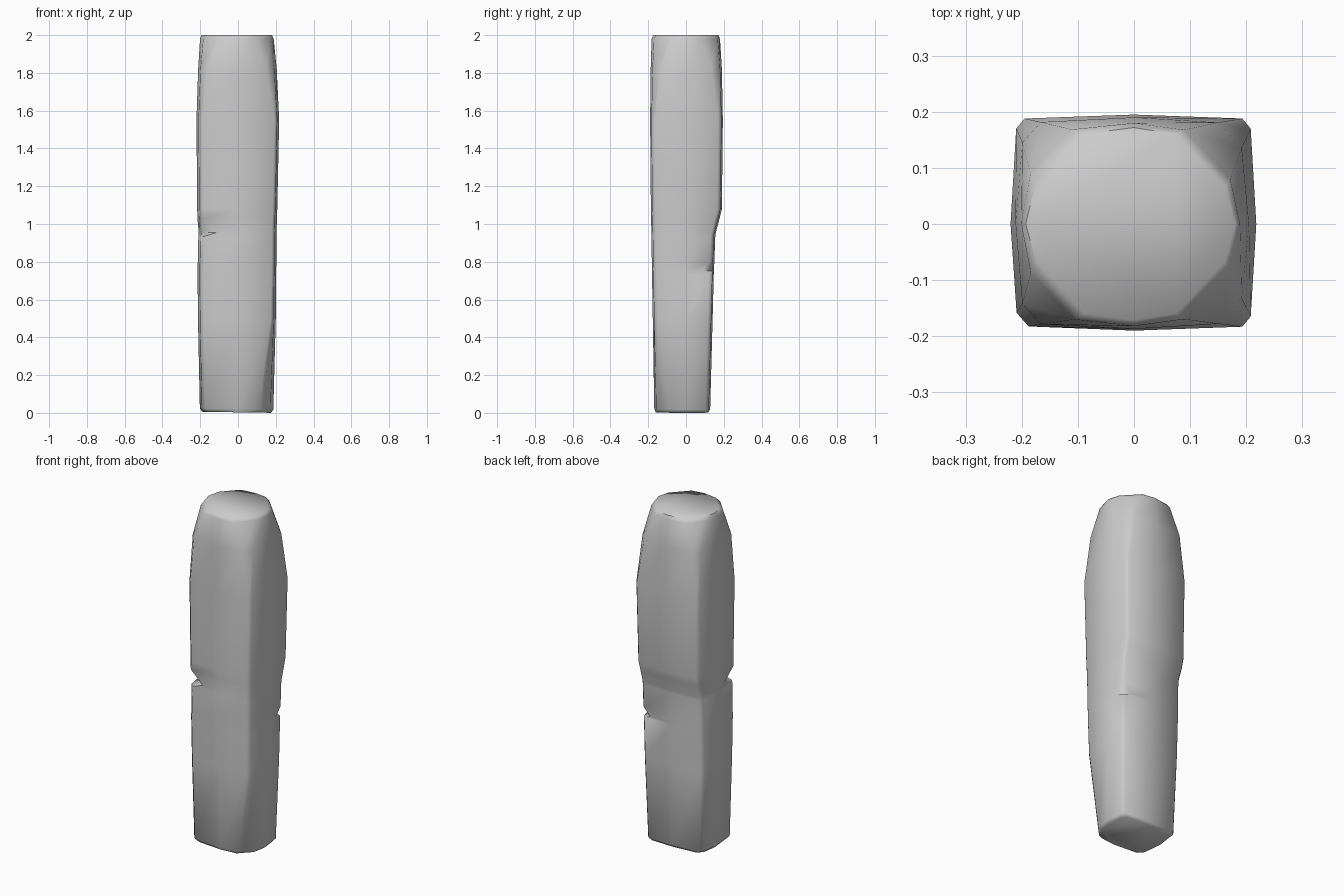
import bpy, bmesh, math

# Cross-sections: z, left, right, front, back, then corner cuts FL, FR, BR, BL
RINGS = [
    (0.003, -.188, .175, -.160, .118, .030, .070, .020, .030),
    (0.020, -.202, .187, -.168, .128, .020, .065, .015, .020),
    (0.500, -.212, .200, -.176, .141, .020, .018, .015, .015),
    (0.735, -.214, .202, -.180, .147, .020, .015, .015, .015),
    (0.750, -.214, .202, -.180, .148, .020, .015, .050, .015),
    (0.800, -.213, .203, -.181, .150, .022, .015, .015, .015),
    (0.935, -.210, .204, -.183, .155, .022, .015, .015, .015),
    (0.955, -.208, .204, -.183, .158, .085, .015, .015, .015),
    (1.030, -.215, .206, -.185, .178, .022, .015, .015, .015),
    (1.080, -.216, .208, -.186, .190, .022, .015, .015, .015),
    (1.550, -.220, .218, -.190, .195, .022, .015, .015, .015),
    (1.820, -.211, .205, -.187, .190, .035, .045, .045, .035),
    (1.980, -.201, .189, -.182, .180, .085, .090, .090, .080),
    (2.000, -.193, .180, -.172, .172, .095, .095, .095, .090),
]
BULGE = 0.010  # the middle of each side stands out from its corners


def corner(x, y, cut):
    """Point on the front/back face and point on the side face of one corner."""
    sx, sy = math.copysign(1, x), math.copysign(1, y)
    push = BULGE + 0.1 * (cut - 0.015)
    return ((x - sx * (cut + BULGE), y - sy * push * 0.7),
            (x - sx * push, y - sy * (cut + BULGE)))


def outline(l, r, f, b, fl, fr, br, bl):
    mx, my = 0.0, 0.0
    a1, a2 = corner(l, f, fl)
    b1, b2 = corner(r, f, fr)
    c1, c2 = corner(r, b, br)
    d1, d2 = corner(l, b, bl)
    return [a2, a1, (mx, f), b1, b2, (r, my), c2, c1, (mx, b), d1, d2, (l, my)]


# Standing stone: loft the sections and cap both ends
bm = bmesh.new()
loops = [[bm.verts.new((x, y, ring[0] - 0.015 * x * (ring[0] < 0.1)))
          for x, y in outline(*ring[1:])] for ring in RINGS]
for lo, hi in zip(loops, loops[1:]):
    n = len(lo)
    for i in range(n):
        j = (i + 1) % n
        bm.faces.new((lo[i], lo[j], hi[j], hi[i]))
bm.faces.new(loops[0][::-1])
bm.faces.new(loops[-1])
bmesh.ops.recalc_face_normals(bm, faces=bm.faces)

mesh = bpy.data.meshes.new("standing_stone")
bm.to_mesh(mesh)
bm.free()
stone = bpy.data.objects.new("standing_stone", mesh)
bpy.context.collection.objects.link(stone)
bpy.context.view_layer.objects.active = stone
stone.select_set(True)
bpy.ops.object.shade_smooth_by_angle(angle=math.radians(62))
